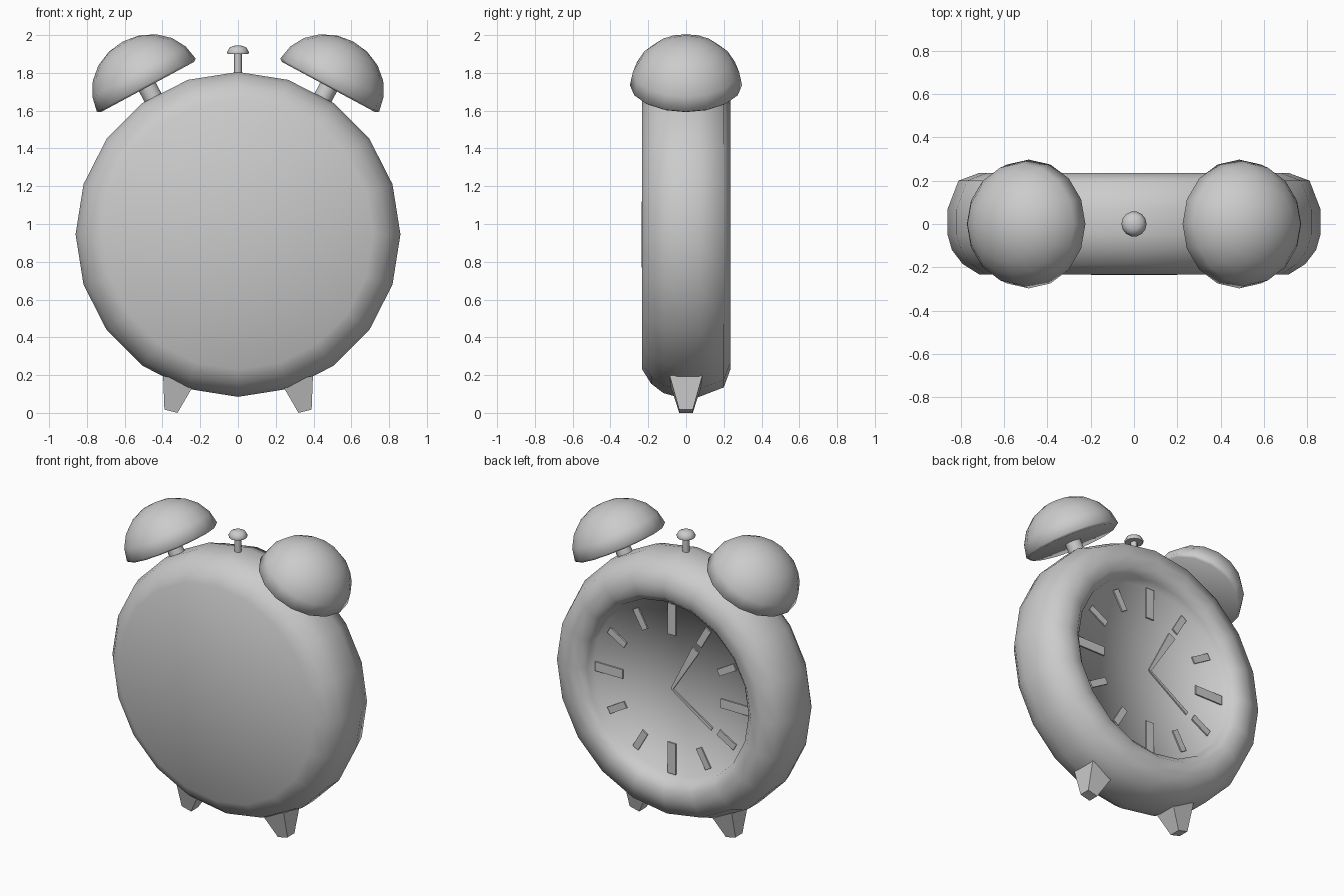
import bpy, bmesh, math
from mathutils import Matrix, Vector

cube = bpy.data.objects.get("Cube")
if cube:
    bpy.data.objects.remove(cube, do_unlink=True)

grey = bpy.data.materials.new("plain grey")
grey.use_nodes = True
GREY = (0.6, 0.6, 0.6, 1)
grey.diffuse_color = GREY
grey.node_tree.nodes["Principled BSDF"].inputs["Base Color"].default_value = GREY

CENTRE_Z = 0.945
DIAL_Y = 0.14


def finish(name, bm, matrix=Matrix(), smooth=None):
    """Turn a bmesh into a named object, smooth below the given angle."""
    bmesh.ops.recalc_face_normals(bm, faces=bm.faces)
    mesh = bpy.data.meshes.new(name)
    bm.to_mesh(mesh)
    bm.free()
    mesh.materials.append(grey)
    mesh.transform(matrix)
    obj = bpy.data.objects.new(name, mesh)
    bpy.context.collection.objects.link(obj)
    if smooth:
        bpy.ops.object.select_all(action='DESELECT')
        obj.select_set(True)
        bpy.context.view_layer.objects.active = obj
        bpy.ops.object.shade_smooth_by_angle(angle=math.radians(smooth))
    return obj


def lathe(name, profile, sides, matrix, smooth):
    """Spin (radius, height) points about the local z axis."""
    bm = bmesh.new()
    verts = [bm.verts.new((r, 0, h)) for r, h in profile]
    edges = [bm.edges.new(pair) for pair in zip(verts, verts[1:])]
    bmesh.ops.spin(bm, geom=verts + edges, cent=(0, 0, 0), axis=(0, 0, 1),
                   angle=math.tau, steps=sides, use_merge=True)
    bmesh.ops.remove_doubles(bm, verts=bm.verts, dist=0.0005)
    return finish(name, bm, matrix, smooth)


def plate(name, inner, outer, w_in, w_out, hour):
    """Thin strip on the dial, pointing at the given hour."""
    bm = bmesh.new()
    corners = [(-w_in, inner), (w_in, inner), (w_out, outer), (-w_out, outer)]
    face = bm.faces.new([bm.verts.new((x, 0, z)) for x, z in corners])
    top = bmesh.ops.extrude_face_region(bm, geom=[face])["geom"]
    bmesh.ops.translate(bm, vec=(0, 0.009, 0),
                        verts=[v for v in top if isinstance(v, bmesh.types.BMVert)])
    turn = Matrix.Rotation(-hour * math.tau / 12, 4, 'Y')
    return finish(name, bm, Matrix.Translation((0, DIAL_Y + 0.002, CENTRE_Z)) @ turn)


# Case: rounded drum with a raised rim and sunken dial, axis along y
case_profile = [(0, -0.235), (0.715, -0.232), (0.79, -0.185), (0.84, -0.12),
                (0.86, -0.05), (0.86, 0.07), (0.81, 0.2), (0.715, 0.235),
                (0.64, 0.232), (0.595, 0.19), (0.58, DIAL_Y), (0, DIAL_Y)]
lathe("case", case_profile, 20,
      Matrix.Translation((0, 0, CENTRE_Z)) @ Matrix.Rotation(-math.pi / 2, 4, 'X'), 180)

# Hour marks, longer and wider at the quarters
for hour in range(12):
    if hour % 3 == 0:
        plate(f"hour_mark_{hour}", 0.36, 0.565, 0.03, 0.03, hour)
    else:
        plate(f"hour_mark_{hour}", 0.395, 0.535, 0.022, 0.022, hour)

# Hands
plate("hour_hand", 0, 0.35, 0.008, 0.027, 1)
plate("minute_hand", 0, 0.35, 0.006, 0.012, 4.1)

# Bells on tilted stems, and feet, on both sides
dome = [(0, 0), (0.28, 0), (0.297, 0.012)]
dome += [(0.295 * math.cos(a), 0.012 + 0.262 * math.sin(a))
         for a in (math.pi / 2 * i / 5 for i in range(1, 6))]
dome[-1] = (0, dome[-1][1])
for side, label in ((1, "left"), (-1, "right")):
    tilt = (Matrix.Translation((side * 0.48, 0, 1.725))
            @ Matrix.Rotation(side * math.radians(28.3), 4, 'Y'))
    lathe(f"{label}_bell", dome, 16, tilt, 180)
    lathe(f"{label}_bell_stem", [(0, -0.22), (0.05, -0.22), (0.05, 0.01), (0, 0.01)],
          12, tilt, 40)

    bm = bmesh.new()
    bmesh.ops.create_cube(bm, size=1)
    for v in bm.verts:
        half = 0.086 if v.co.z > 0 else 0.036
        v.co = Vector((math.copysign(half, v.co.x), math.copysign(half, v.co.y),
                       0.172 if v.co.z > 0 else 0))
    finish(f"{label}_foot", bm, Matrix.Translation((side * 0.355, 0, 0.009))
           @ Matrix.Rotation(side * math.radians(-14), 4, 'Y'))

# Push button on top
up = Matrix.Translation((0, 0, 0))
lathe("button_stem", [(0, 1.77), (0.02, 1.77), (0.02, 1.91), (0, 1.91)], 10, up, 40)
lathe("button_cap", [(0, 1.9), (0.055, 1.9), (0.058, 1.91), (0.045, 1.933),
                     (0.025, 1.943), (0, 1.946)], 14, up, 60)
